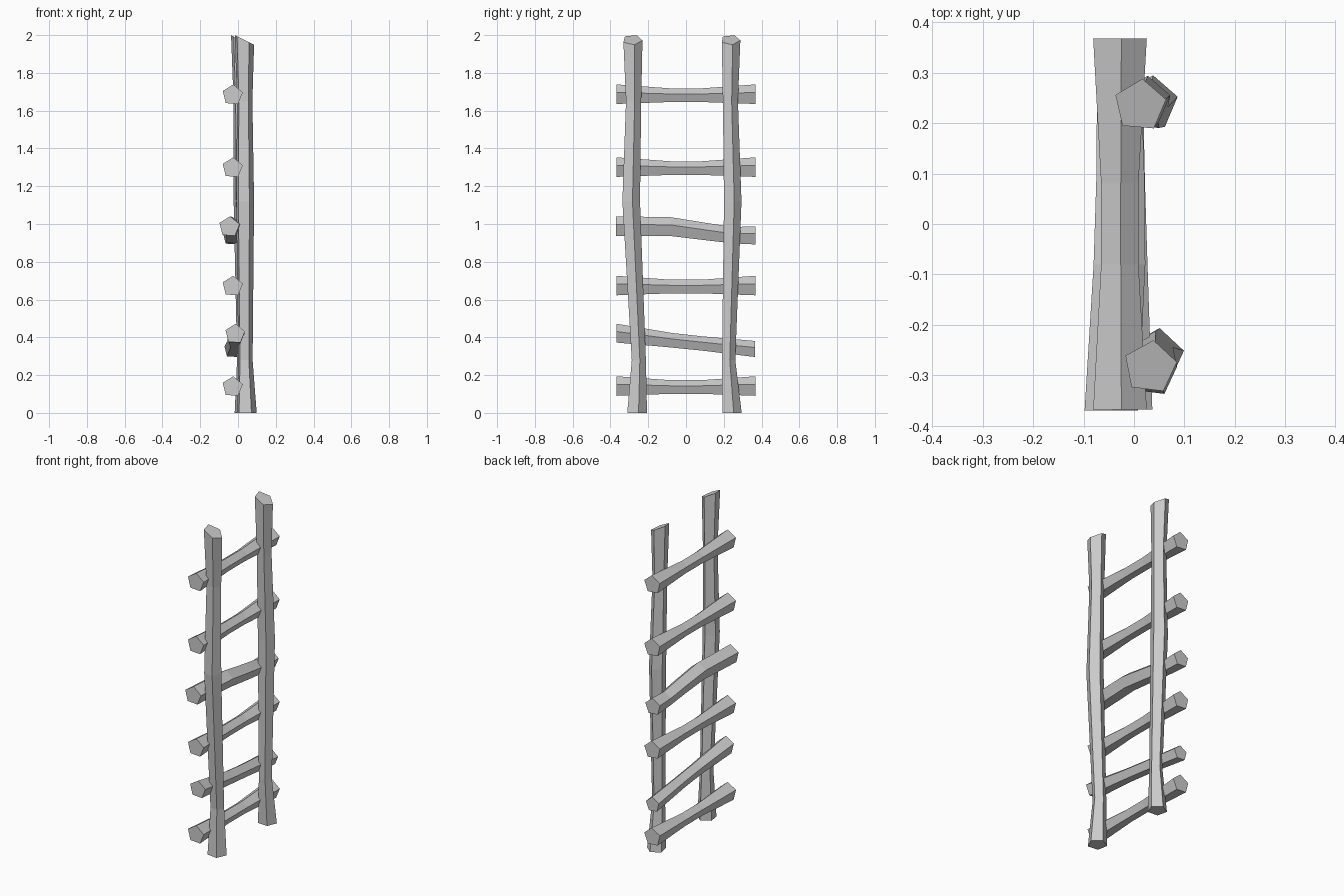
import bpy, bmesh, math


def make_log(name, rings, axis, start, slant=0.0):
    """Loft five-sided rings (x, y, z, radius) along the 'Z' or 'Y' axis."""
    bm = bmesh.new()
    loops = []
    for i, (x, y, z, r) in enumerate(rings):
        loop = []
        for k in range(5):
            a = math.radians(start + 72 * k)
            u, v = r * math.cos(a), r * math.sin(a)
            if axis == 'Z':
                dz = -slant * u if i == len(rings) - 1 else 0
                co = (x + u, y + v, z + dz)
            else:
                co = (x + u, y, z + v)
            loop.append(bm.verts.new(co))
        loops.append(loop)
    for a, b in zip(loops, loops[1:]):
        for k in range(5):
            n = (k + 1) % 5
            bm.faces.new((a[k], a[n], b[n], b[k]))
    bm.faces.new(loops[0])
    bm.faces.new(loops[-1])
    bmesh.ops.recalc_face_normals(bm, faces=bm.faces)
    mesh = bpy.data.meshes.new(name)
    bm.to_mesh(mesh)
    bm.free()
    bpy.context.collection.objects.link(bpy.data.objects.new(name, mesh))


# Two uneven upright poles with slanted tops
make_log("front_pole", [(0.044, -0.262, 0, 0.056), (0.038, -0.252, 0.28, 0.040),
                        (0.036, -0.293, 1.12, 0.050), (0.034, -0.280, 1.65, 0.043),
                        (0.032, -0.284, 1.975, 0.054)], 'Z', 11, 0.5)
make_log("back_pole", [(0.033, 0.240, 0, 0.055), (0.030, 0.223, 0.28, 0.038),
                       (0.023, 0.244, 1.12, 0.050), (0.016, 0.232, 1.65, 0.043),
                       (0.012, 0.235, 1.975, 0.053)], 'Z', 13, 0.5)

# Four straight rungs, thinner in the middle
for i, z in enumerate((0.138, 0.67, 1.297, 1.683)):
    make_log(f"straight_rung_{i + 1}",
             [(-0.029, -0.368, z, 0.056), (-0.029, -0.08, z - 0.004, 0.039),
              (-0.029, 0.08, z - 0.004, 0.039), (-0.029, 0.368, z, 0.056)], 'Y', 86)

# Sloping rung and bent rung
make_log("sloping_rung", [(-0.016, -0.368, 0.418, 0.054), (-0.014, -0.08, 0.382, 0.042),
                          (-0.018, 0.08, 0.365, 0.041), (-0.029, 0.365, 0.335, 0.046)], 'Y', 86)
make_log("bent_rung", [(-0.046, -0.370, 0.985, 0.056), (-0.030, -0.08, 0.982, 0.054),
                       (-0.028, 0.10, 0.957, 0.050), (-0.030, 0.25, 0.937, 0.047),
                       (-0.032, 0.367, 0.936, 0.052)], 'Y', 86)
